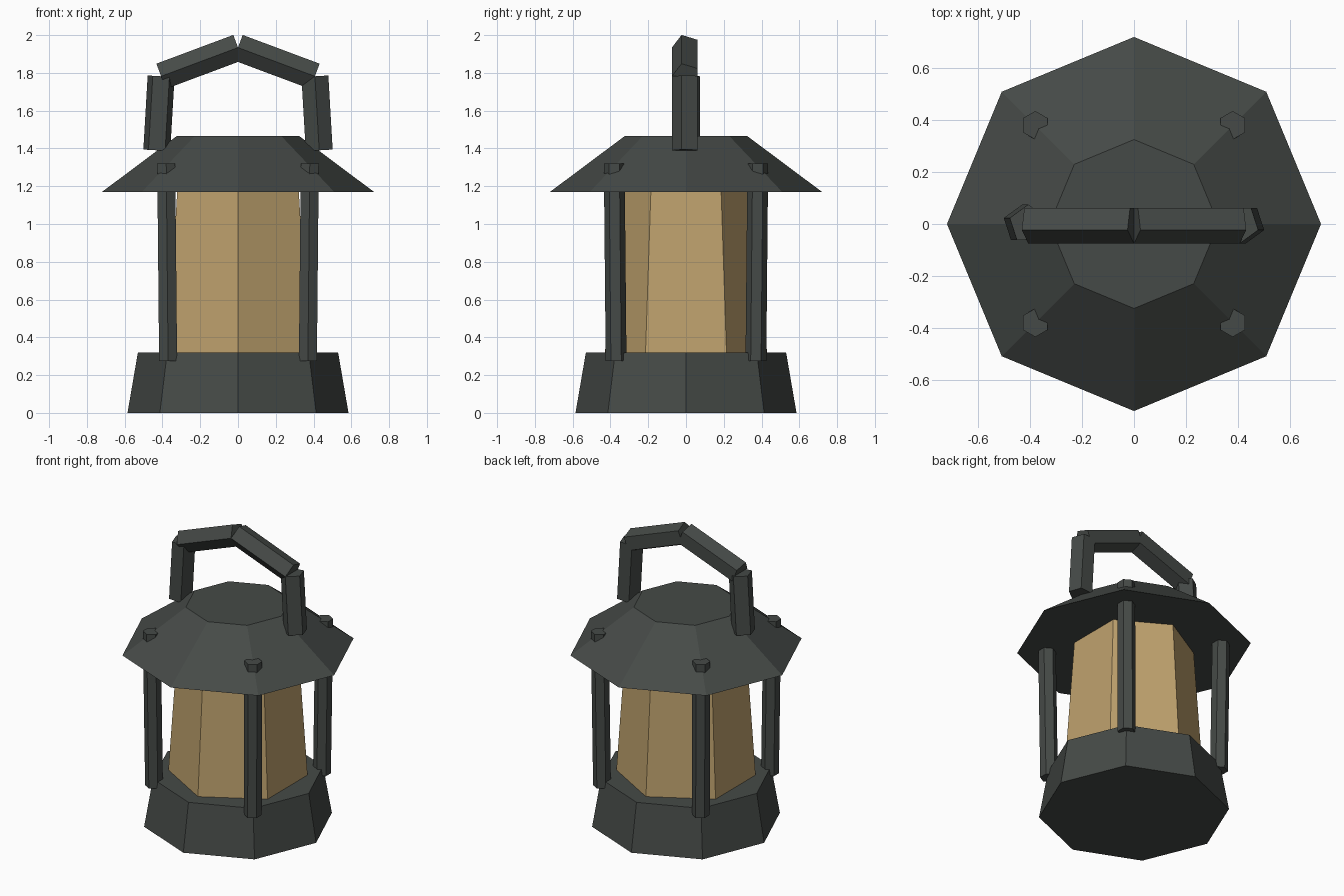
import bpy, bmesh, math
from mathutils import Vector

if "Cube" in bpy.data.objects:
    bpy.data.objects.remove(bpy.data.objects["Cube"])


def material(name, color):
    m = bpy.data.materials.new(name)
    m.diffuse_color = color
    m.use_nodes = True
    m.node_tree.nodes["Principled BSDF"].inputs["Base Color"].default_value = m.diffuse_color
    return m


iron = material("dark_iron", (0.06, 0.068, 0.063, 1))
amber = material("amber_glass", (0.52, 0.36, 0.155, 1))


def prism(name, a, b, r1, r2, sides, mat, axis=(0, 1, 0)):
    """Tapered prism from a to b, with its first corner pointing along axis."""
    a, b = Vector(a), Vector(b)
    d = (b - a).normalized()
    u = Vector(axis)
    u = (u - d * u.dot(d)).normalized()
    v = d.cross(u)
    bm = bmesh.new()
    rings = []
    for centre, r in ((a, r1), (b, r2)):
        ring = []
        for i in range(sides):
            t = 2 * math.pi * i / sides
            ring.append(bm.verts.new(centre + r * (u * math.cos(t) + v * math.sin(t))))
        rings.append(ring)
    lo, hi = rings
    for i in range(sides):
        j = (i + 1) % sides
        bm.faces.new((lo[i], lo[j], hi[j], hi[i]))
    bm.faces.new(lo[::-1])
    bm.faces.new(hi)
    mesh = bpy.data.meshes.new(name)
    bm.to_mesh(mesh)
    bm.free()
    mesh.materials.append(mat)
    obj = bpy.data.objects.new(name, mesh)
    bpy.context.collection.objects.link(obj)
    return obj


# Body: octagonal base, hexagonal glass, octagonal roof
prism("base", (0, 0, 0), (0, 0, 0.32), 0.585, 0.53, 8, iron)
prism("glass", (0, 0, 0.30), (0, 0, 1.20), 0.43, 0.37, 6, amber)
prism("roof", (0, 0, 1.17), (0, 0, 1.465), 0.72, 0.325, 8, iron)

# Four corner posts, leaning slightly outward
for side_x, x in (("left", -1), ("right", 1)):
    for side_y, y in (("front", -1), ("back", 1)):
        prism(f"post_{side_y}_{side_x}", (0.37 * x, 0.37 * y, 0.275),
              (0.38 * x, 0.38 * y, 1.32), 0.055, 0.055, 6, iron)

# Handle: five-sided bars along an arched path
path = [(-0.43, 0, 1.39), (-0.407, 0, 1.782), (0, 0, 1.934),
        (0.407, 0, 1.782), (0.43, 0, 1.39)]
names = ["handle_left", "handle_top_left", "handle_top_right", "handle_right"]
for i, name in enumerate(names):
    corner = (0, 1 if i == 0 else -1, 0)
    prism(name, path[i], path[i + 1], 0.075, 0.075, 5, iron, corner)
